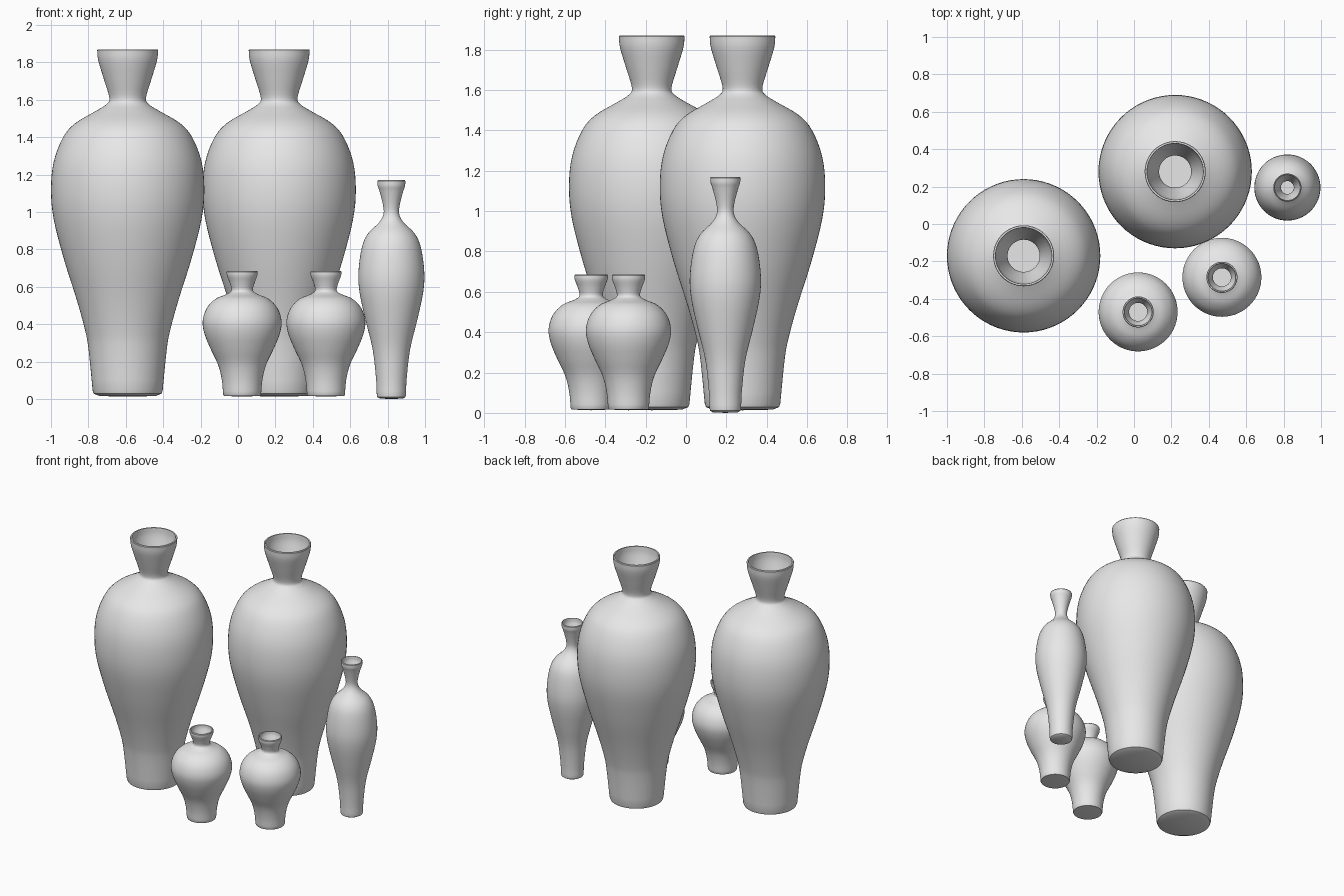
import bpy
import bmesh
import math
from mathutils import Vector

cube = bpy.data.objects.get("Cube")
if cube:
    bpy.data.objects.remove(cube, do_unlink=True)

SEGMENTS = 72

clay = bpy.data.materials.new("grey_clay")
clay.use_nodes = True
clay.diffuse_color = (0.8, 0.8, 0.8, 1)
clay.node_tree.nodes["Principled BSDF"].inputs["Base Color"].default_value = (0.8, 0.8, 0.8, 1)

# Outer walls as (radius, height), foot to lip
TALL_WALL = [(.187, .045), (.209, .265), (.228, .37), (.272, .53), (.34, .745),
             (.395, .96), (.41, 1.12), (.395, 1.27), (.345, 1.4), (.28, 1.475),
             (.17, 1.54), (.115, 1.575), (.098, 1.61), (.127, 1.71), (.157, 1.81), (.163, 1.87)]
SLIM_WALL = [(.078, .022), (.082, .11), (.1, .265), (.139, .425), (.17, .57),
             (.176, .68), (.158, .81), (.125, .885), (.065, .945), (.042, .99),
             (.045, 1.04), (.063, 1.11), (.073, 1.14), (.075, 1.17)]
SMALL_WALL = [(.101, .022), (.109, .105), (.129, .185), (.167, .265), (.2, .345),
              (.211, .415), (.19, .485), (.143, .535), (.085, .56), (.058, .58),
              (.066, .62), (.081, .66), (.083, .685)]


def smooth_path(points, steps=4):
    """Catmull-Rom curve through the points."""
    pts = [Vector(p) for p in points]
    pts = [2 * pts[0] - pts[1]] + pts + [2 * pts[-1] - pts[-2]]
    path = []
    for a, b, c, d in zip(pts, pts[1:], pts[2:], pts[3:]):
        for i in range(steps):
            t = i / steps
            path.append(0.5 * (2 * b + (c - a) * t + (2 * a - 5 * b + 4 * c - d) * t ** 2
                               + (3 * b - a - 3 * c + d) * t ** 3))
    return path + [pts[-2]]


def vase(name, wall, base, thickness, location):
    outer = smooth_path(wall)
    foot, lip = outer[0], outer[-1]
    floor = foot.y + thickness
    # Slightly domed underside, outer wall, softened lip, then hollow interior
    profile = [(0, base), (foot.x * .8, base + .003), (foot.x * .97, (base + foot.y) / 2)]
    profile += [tuple(p) for p in outer[:-1]]
    profile += [(lip.x, lip.y - .005), (lip.x - .003, lip.y), (lip.x - thickness, lip.y)]
    profile += [(p.x - thickness, p.y) for p in reversed(outer[:-1]) if p.y > floor]
    profile += [(foot.x - thickness, floor), (0, floor)]

    bm = bmesh.new()
    verts = [bm.verts.new((r, 0, z)) for r, z in profile]
    edges = [bm.edges.new(pair) for pair in zip(verts, verts[1:])]
    bmesh.ops.spin(bm, geom=verts + edges, cent=(0, 0, 0), axis=(0, 0, 1),
                   angle=math.tau, steps=SEGMENTS, use_merge=False)
    bmesh.ops.remove_doubles(bm, verts=bm.verts, dist=.0002)
    bmesh.ops.recalc_face_normals(bm, faces=bm.faces)
    mesh = bpy.data.meshes.new(name)
    bm.to_mesh(mesh)
    bm.free()
    mesh.materials.append(clay)
    obj = bpy.data.objects.new(name, mesh)
    obj.location = (*location, 0)
    bpy.context.collection.objects.link(obj)
    bpy.ops.object.select_all(action="DESELECT")
    obj.select_set(True)
    bpy.context.view_layer.objects.active = obj
    bpy.ops.object.shade_smooth_by_angle(angle=math.radians(35))


vase("tall_vase_right", TALL_WALL, .013, .012, (-.59, -.17))
vase("tall_vase_left", TALL_WALL, .013, .012, (.22, .28))
vase("slim_vase", SLIM_WALL, 0, .006, (.82, .195))
vase("small_vase_front", SMALL_WALL, .013, .009, (.022, -.47))
vase("small_vase_left", SMALL_WALL, .013, .009, (.47, -.285))
